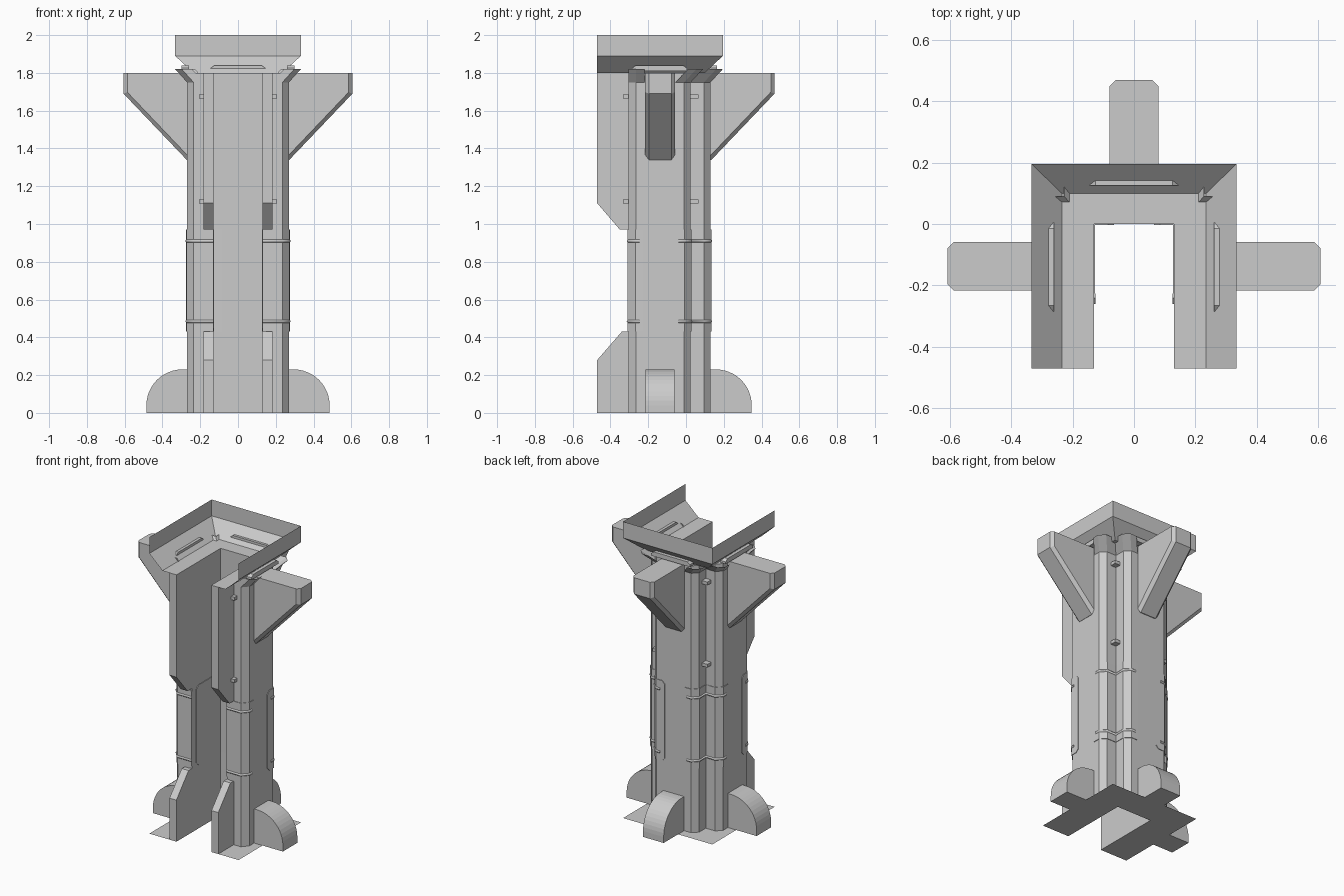
import bpy, bmesh, math

if "Cube" in bpy.data.objects:
    bpy.data.objects.remove(bpy.data.objects["Cube"])


def loft(name, rows, closed=False, caps=False, mirror=False, solid=0):
    """Skin rows of 3D points; optionally close each row, cap the ends, mirror in x."""
    bm = bmesh.new()
    vs = [[bm.verts.new(p) for p in r] for r in rows]
    n = len(rows[0])
    for a, b in zip(vs, vs[1:]):
        for i in range(n if closed else n - 1):
            j = (i + 1) % n
            bm.faces.new((a[i], a[j], b[j], b[i]))
    if caps:
        bm.faces.new(vs[0][::-1])
        bm.faces.new(vs[-1])
    bmesh.ops.recalc_face_normals(bm, faces=bm.faces)
    me = bpy.data.meshes.new(name)
    bm.to_mesh(me)
    bm.free()
    ob = bpy.data.objects.new(name, me)
    bpy.context.collection.objects.link(ob)
    if solid:
        m = ob.modifiers.new("thickness", 'SOLIDIFY')
        m.thickness, m.offset = solid, 0
    if mirror:
        ob.modifiers.new("mirror", 'MIRROR').use_mirror_merge = False
    return ob


def flat(path, z):
    return [(x, y, z) for x, y in path]


def box(name, x, y, z, sx, sy, sz, mirror=True):
    sq = [(x - sx/2, y - sy/2), (x + sx/2, y - sy/2), (x + sx/2, y + sy/2), (x - sx/2, y + sy/2)]
    return loft(name, [flat(sq, z - sz/2), flat(sq, z + sz/2)], True, True, mirror)


# Column: U-shaped plan with notched back corners
notch = [(.13, .13), (.165, .095), (.165, .025), (.235, .025), (.27, -.01)]
half = notch + [(.27, -.265), (.235, -.305), (.13, -.305), (.13, 0)]
plan = half + [(-x, y) for x, y in reversed(half)]
loft("column", [flat(plan, 0), flat(plan, 1.8)], True, True)

# Open-front sheets: flared top rim and base plate
def u_path(x, y, z):
    return [(-x, -.47, z), (-x, y, z), (x, y, z), (x, -.47, z)]

loft("top_rim", [u_path(.333, .195, 2), u_path(.333, .195, 1.89),
                 u_path(.235, .1, 1.8), u_path(.13, 0, 1.8)])
loft("base_plate", [u_path(.333, .195, 0), u_path(.13, 0, 0)])

# Front fins, interrupted at mid height
fins = {"upper_fin": [(-.3, 1.8), (-.47, 1.8), (-.47, 1.11), (-.35, .97), (-.3, .97)],
        "lower_fin": [(-.3, 0), (-.47, 0), (-.47, .28), (-.34, .43), (-.3, .43)]}
for name, prof in fins.items():
    loft(name, [[(x, y, z) for y, z in prof] for x in (.131, .182)], True, True, True)

# Flared supports under the rim corners
back = [(.08, .13)] + notch + [(.27, -.055)]
loft("back_flare", [flat(back, 1.75), [(x + .063, y + .065, 1.82) for x, y in back]], mirror=True)
front = [(.27, -.22), (.27, -.265), (.235, -.305), (.18, -.305)]
loft("front_flare", [flat(front, 1.75), [(x + .063, y, 1.82) for x, y in front]], mirror=True)

# Clips on the rim slope
clip = [(-.145, 1.81), (-.145, 1.825), (-.125, 1.84), (.125, 1.84), (.145, 1.825), (.145, 1.81)]
loft("back_clip", [[(u, y, z) for u, z in clip] for y in (.125, .165)], True, True)
loft("side_clip", [[(x, u - .14, z) for u, z in clip] for x in (.26, .3)], True, True, True)

# Arms and feet: the same part on right, back and left
arm_out = [(.25, 1.8), (.606, 1.8), (.606, 1.69), (.272, 1.34), (.25, 1.34)]
arm_in = [(.25, 1.8), (.586, 1.8), (.586, 1.698), (.265, 1.361), (.25, 1.361)]
R = .19
foot = [(.2, 0), (.2, .23), (.26, .23)]
foot += [(.295 + R*math.sin(a*math.pi/24), .04 + R*math.cos(a*math.pi/24)) for a in range(13)]
foot += [(.485, 0)]


def slab(name, layers, angle):
    ob = loft(name, [[(r, w, z) for r, z in prof] for prof, w in layers], True, True)
    ob.location = (0, -.137, 0)
    ob.rotation_euler.z = math.radians(angle)


for side, ang in (("right", 0), ("back", 90), ("left", 180)):
    slab(side + "_arm", [(arm_in, -.079), (arm_out, -.059), (arm_out, .059), (arm_in, .079)], ang)
    slab(side + "_foot", [(foot, -.077), (foot, .077)], ang)

# Thin raised panels with clipped corners around the mid section
panels = {
    "back_panel": [(.065, .13), (.085, .13)] + notch + [(.27, -.055), (.27, -.075)],
    "front_panel": [(.27, -.205), (.27, -.225), (.27, -.265), (.235, -.305), (.15, -.305), (.13, -.305)],
    "inner_panel": [(.13, -.26), (.13, -.24), (.13, 0), (.085, 0), (.065, 0)]}
for name, path in panels.items():
    ends = (0, len(path) - 1)
    cut = [.02 if i in ends else 0 for i in range(len(path))]
    loft(name, [[(x, y, .43 + c) for (x, y), c in zip(path, cut)],
                [(x, y, .97 - c) for (x, y), c in zip(path, cut)]], mirror=True, solid=.008)

# Round straps over the panels
straps = {"back_strap": [(.1, .13)] + notch + [(.27, -.04)],
          "front_strap": [(.27, -.245), (.27, -.265), (.235, -.305), (.13, -.305)]}
for name, path in straps.items():
    for z in (.485, .91):
        for s in (1, -1):
            cu = bpy.data.curves.new(name, 'CURVE')
            cu.dimensions = '3D'
            cu.bevel_depth, cu.bevel_resolution, cu.use_fill_caps = .009, 1, True
            sp = cu.splines.new('POLY')
            sp.points.add(len(path) - 1)
            for p, (x, y) in zip(sp.points, path):
                p.co = (s*x, y, z, 1)
            bpy.context.collection.objects.link(bpy.data.objects.new(name, cu))

# Small bolts in the corner recesses
for z in (1.12, 1.675):
    box("back_bolt", .18, .04, z, .05, .05, .022)
    box("front_bolt", .192, -.315, z, .03, .036, .022)
